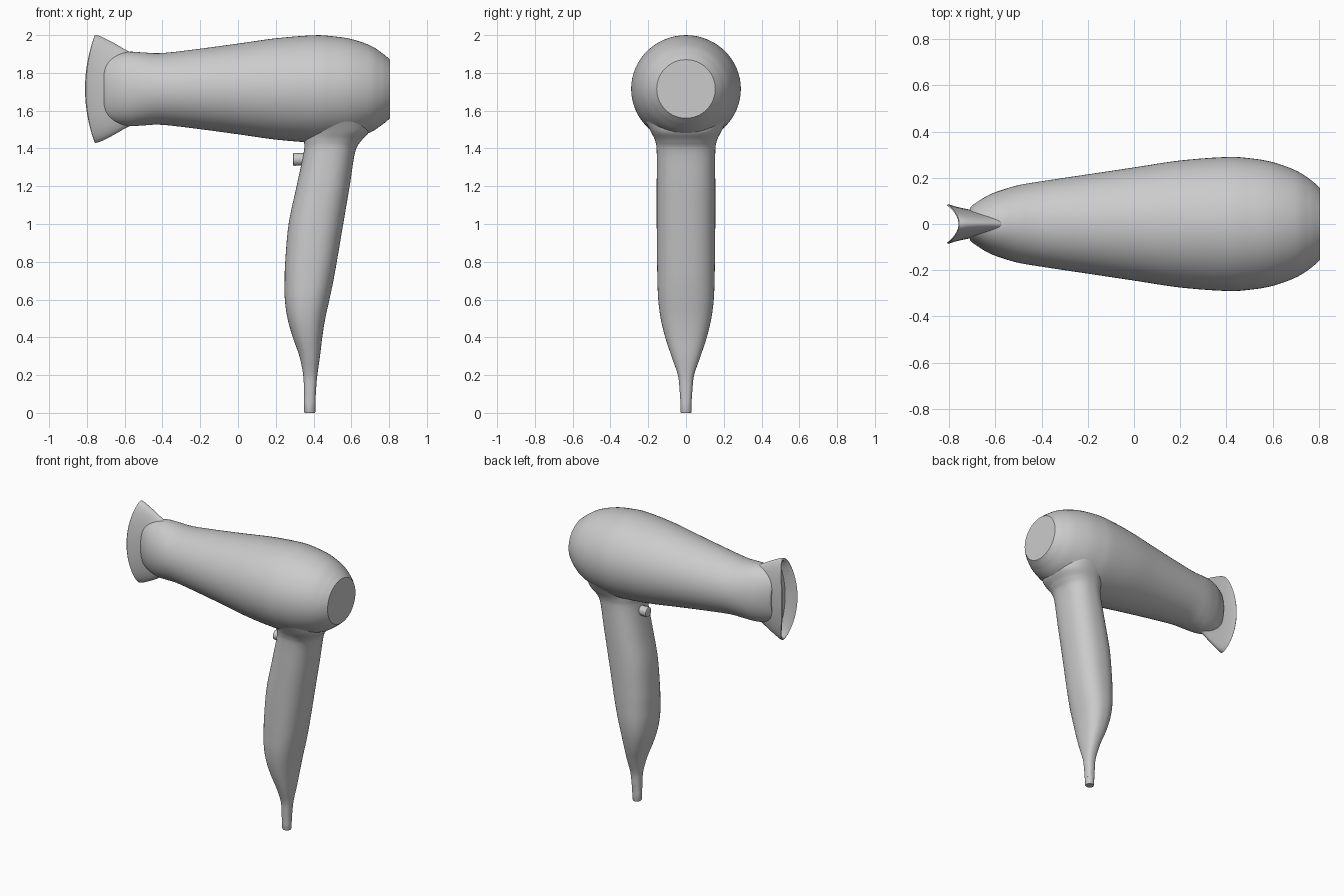
import bpy, bmesh
from math import sin, cos, pi, copysign

if "Cube" in bpy.data.objects:
    bpy.data.objects.remove(bpy.data.objects["Cube"])

N = 64


def spline(rows, steps=6):
    """Smoothly resample rows of numbers (Catmull-Rom on every column)."""
    out = []
    for i in range(len(rows) - 1):
        p = [rows[max(0, min(len(rows) - 1, i + k))] for k in (-1, 0, 1, 2)]
        for s in range(steps):
            t = s / steps
            out.append(tuple(
                0.5 * (2 * b + (c - a) * t + (2 * a - 5 * b + 4 * c - d) * t * t
                       + (3 * b - a - 3 * c + d) * t ** 3)
                for a, b, c, d in zip(*p)))
    return out + [rows[-1]]


def loft(name, rings, angle=0.6):
    """Skin a list of closed rings and cap both ends."""
    bm = bmesh.new()
    vs = [[bm.verts.new(p) for p in r] for r in rings]
    for a, b in zip(vs, vs[1:]):
        for i in range(len(a)):
            j = (i + 1) % len(a)
            bm.faces.new((a[i], a[j], b[j], b[i]))
    bm.faces.new(vs[0])
    bm.faces.new(vs[-1])
    bmesh.ops.recalc_face_normals(bm, faces=bm.faces)
    me = bpy.data.meshes.new(name)
    bm.to_mesh(me)
    bm.free()
    ob = bpy.data.objects.new(name, me)
    bpy.context.collection.objects.link(ob)
    bpy.ops.object.select_all(action='DESELECT')
    ob.select_set(True)
    bpy.context.view_layer.objects.active = ob
    bpy.ops.object.shade_smooth_by_angle(angle=angle)
    return ob


def ring_x(x, ry, rz, bulge=0.0, zc=1.715):
    """Ellipse facing x; bulge pushes its tips back to curve the mouth."""
    return [(x + bulge * sin(a) ** 2, ry * cos(a), zc + rz * sin(a))
            for a in (2 * pi * i / N for i in range(N))]


def ring_z(z, x0, x1, ry, e=2.4):
    """Superellipse facing z between x0 and x1."""
    pts = []
    for i in range(N):
        c, s = cos(2 * pi * i / N), sin(2 * pi * i / N)
        pts.append(((x0 + x1) / 2 + (x1 - x0) / 2 * copysign(abs(c) ** (2 / e), c),
                    ry * copysign(abs(s) ** (2 / e), s), z))
    return pts


# Barrel: x, half width, half height
barrel = [(-0.71, .07, .15), (-0.69, .088, .165), (-0.63, .125, .188), (-0.57, .148, .197),
          (-0.5, .168, .193), (-0.4, .185, .19), (-0.2, .215, .213), (0, .245, .24),
          (.2, .275, .268), (.4, .29, .284), (.5, .285, .279), (.6, .268, .264),
          (.7, .232, .23), (.76, .195, .192), (.79, .17, .168)]
loft("barrel", [ring_x(*r) for r in spline(barrel)] + [ring_x(.805, .155, .155)], 0.5)

# Flared nozzle with an open, curved mouth
outer = [(-.55, .05, .185, 0), (-.6, .05, .21, 0), (-.66, .055, .238, .012),
         (-.72, .064, .263, .025), (-.77, .075, .28, .038), (-.805, .086, .287, .048)]
inner = [(-.81, .082, .281, .05), (-.805, .077, .272, .048), (-.77, .064, .26, .038),
         (-.735, .052, .24, .025)]
loft("nozzle", [ring_x(*r) for r in spline(outer) + inner], 0.8)

# Handle: z, front x, back x, half width; flares into the barrel
handle = [(.05, .349, .41, .029), (.12, .349, .413, .034), (.2, .345, .42, .043),
          (.3, .325, .434, .077), (.4, .29, .446, .11), (.5, .262, .462, .134),
          (.6, .248, .484, .147), (.7, .247, .505, .151), (.8, .25, .523, .153),
          (1.0, .268, .557, .155), (1.2, .31, .591, .155), (1.38, .348, .62, .155),
          (1.44, .35, .652, .163), (1.49, .35, .695, .187), (1.55, .34, .70, .22)]
loft("handle", [ring_z(*r) for r in spline(handle)])

# Cord sleeve at the foot of the handle
loft("cord_sleeve", [ring_z(z, .38 - r, .38 + r, r, 2)
                     for z, r in ((0, .027), (.006, .03), (.055, .03))])

# Switch on the front of the handle
loft("switch", [ring_x(x, r, r, 0, 1.342)
                for x, r in ((.29, .027), (.293, .032), (.30, .034), (.31, .033), (.40, .033))])
